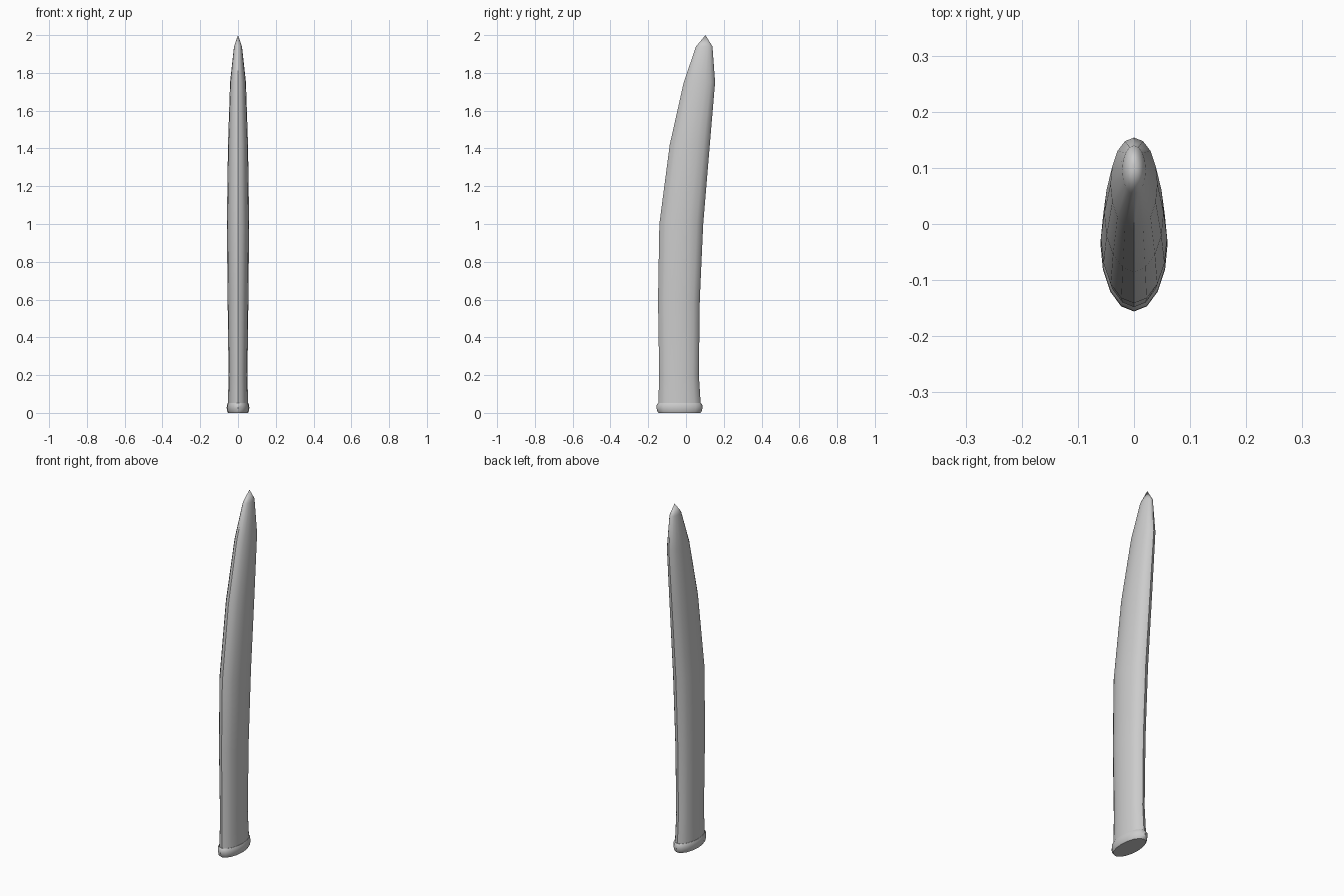
import bpy, bmesh
from math import sin, cos, pi, radians

if "Cube" in bpy.data.objects:
    bpy.data.objects.remove(bpy.data.objects["Cube"])

SIDES = 16

def loft(name, rings, tip=None):
    """Skin elliptical rings (z, y_front, y_back, half_width); cap or point the top."""
    bm = bmesh.new()
    loops = []
    for z, y0, y1, w in rings:
        loops.append([bm.verts.new((w * sin(2 * pi * i / SIDES),
                                    (y0 + y1) / 2 - (y1 - y0) / 2 * cos(2 * pi * i / SIDES), z))
                      for i in range(SIDES)])
    for a, b in zip(loops, loops[1:]):
        for i in range(SIDES):
            j = (i + 1) % SIDES
            bm.faces.new((a[i], a[j], b[j], b[i]))
    bm.faces.new(loops[0][::-1])
    if tip:
        t = bm.verts.new(tip)
        for i in range(SIDES):
            bm.faces.new((loops[-1][i], loops[-1][(i + 1) % SIDES], t))
    else:
        bm.faces.new(loops[-1])
    bmesh.ops.recalc_face_normals(bm, faces=bm.faces)
    me = bpy.data.meshes.new(name)
    bm.to_mesh(me)
    bm.free()
    ob = bpy.data.objects.new(name, me)
    bpy.context.collection.objects.link(ob)
    bpy.ops.object.select_all(action='DESELECT')
    ob.select_set(True)
    bpy.context.view_layer.objects.active = ob
    bpy.ops.object.shade_smooth_by_angle(angle=radians(40))
    return ob

# Curved sheath body tapering to a point
loft("sheath_body", [
    (0.03, -0.146, 0.077, 0.053),
    (0.06, -0.146, 0.077, 0.053),
    (0.20, -0.142, 0.068, 0.050),
    (0.60, -0.148, 0.073, 0.055),
    (1.00, -0.141, 0.091, 0.059),
    (1.42, -0.086, 0.126, 0.053),
    (1.75, -0.012, 0.154, 0.042),
    (1.94, 0.053, 0.140, 0.021),
], tip=(0, 0.103, 2.0))

# Rounded collar around the mouth
loft("mouth_collar", [
    (0.000, -0.146, 0.077, 0.053),
    (0.008, -0.152, 0.083, 0.057),
    (0.025, -0.156, 0.087, 0.060),
    (0.042, -0.155, 0.086, 0.059),
    (0.052, -0.148, 0.079, 0.055),
])
